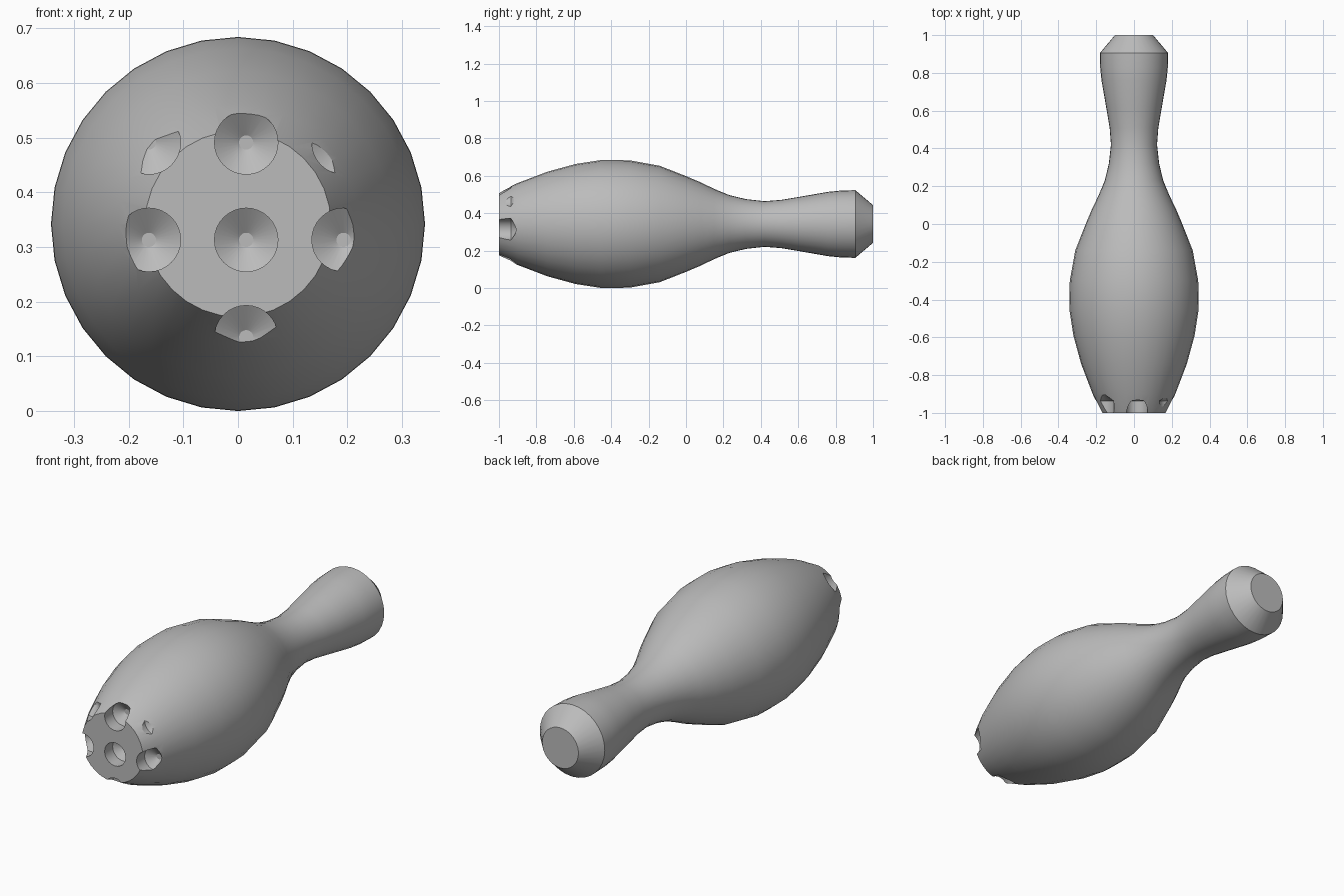
import bpy, bmesh
from math import sin, cos, pi, radians

cube = bpy.data.objects.get("Cube")
if cube:
    bpy.data.objects.remove(cube, do_unlink=True)

AXIS_Z = 0.342
SEGMENTS = 32

grey = bpy.data.materials.new("plain grey")
grey.use_nodes = True
colour = (0.5, 0.5, 0.5, 1)
grey.diffuse_color = colour
grey.node_tree.nodes["Principled BSDF"].inputs["Base Color"].default_value = colour


def lathe(bm, profile, cx, cz):
    """Closed solid of revolution about a line parallel to y."""
    rings = []
    for y, r in profile:
        rings.append([bm.verts.new((cx + r * cos(2 * pi * i / SEGMENTS), y,
                                    cz + r * sin(2 * pi * i / SEGMENTS)))
                      for i in range(SEGMENTS)])
    for a, b in zip(rings, rings[1:]):
        for i in range(SEGMENTS):
            j = (i + 1) % SEGMENTS
            bm.faces.new((a[i], a[j], b[j], b[i]))
    bm.faces.new(rings[0])
    bm.faces.new(rings[-1])


def finish(bm, name):
    bmesh.ops.recalc_face_normals(bm, faces=bm.faces)
    mesh = bpy.data.meshes.new(name)
    bm.to_mesh(mesh)
    bm.free()
    mesh.materials.append(grey)
    obj = bpy.data.objects.new(name, mesh)
    bpy.context.collection.objects.link(obj)
    return obj


# Pin body: belly, neck, head and chamfered end
bm = bmesh.new()
lathe(bm, [(-1, 0.17), (-0.9, 0.219), (-0.74, 0.28), (-0.59, 0.321),
           (-0.46, 0.341), (-0.38, 0.342), (-0.3, 0.34), (-0.14, 0.311),
           (0, 0.256), (0.08, 0.222), (0.15, 0.188), (0.23, 0.155),
           (0.32, 0.133), (0.42, 0.122), (0.51, 0.129), (0.61, 0.146),
           (0.76, 0.172), (0.83, 0.179), (0.905, 0.181), (1, 0.101)], 0, AXIS_Z)
body = finish(bm, "pin_body")

# Drill holes: a three by three grid of blunt-tipped bores in the base
bm = bmesh.new()
for col in (-1, 0, 1):
    for row in (-1, 0, 1):
        lathe(bm, [(-1.1, 0.058), (-0.936, 0.058), (-0.905, 0.013)],
              0.015 + 0.178 * col, 0.313 + 0.178 * row)
cutter = finish(bm, "hole_cutter")
cutter.hide_render = True

cut = body.modifiers.new("drill holes", 'BOOLEAN')
cut.operation = 'DIFFERENCE'
cut.solver = 'EXACT'
cut.object = cutter

bpy.ops.object.select_all(action='DESELECT')
body.select_set(True)
bpy.context.view_layer.objects.active = body
bpy.ops.object.modifier_apply(modifier=cut.name)
bpy.data.objects.remove(cutter, do_unlink=True)

# Smooth skin with crisp rims
bpy.ops.object.shade_smooth_by_angle(angle=radians(25))
